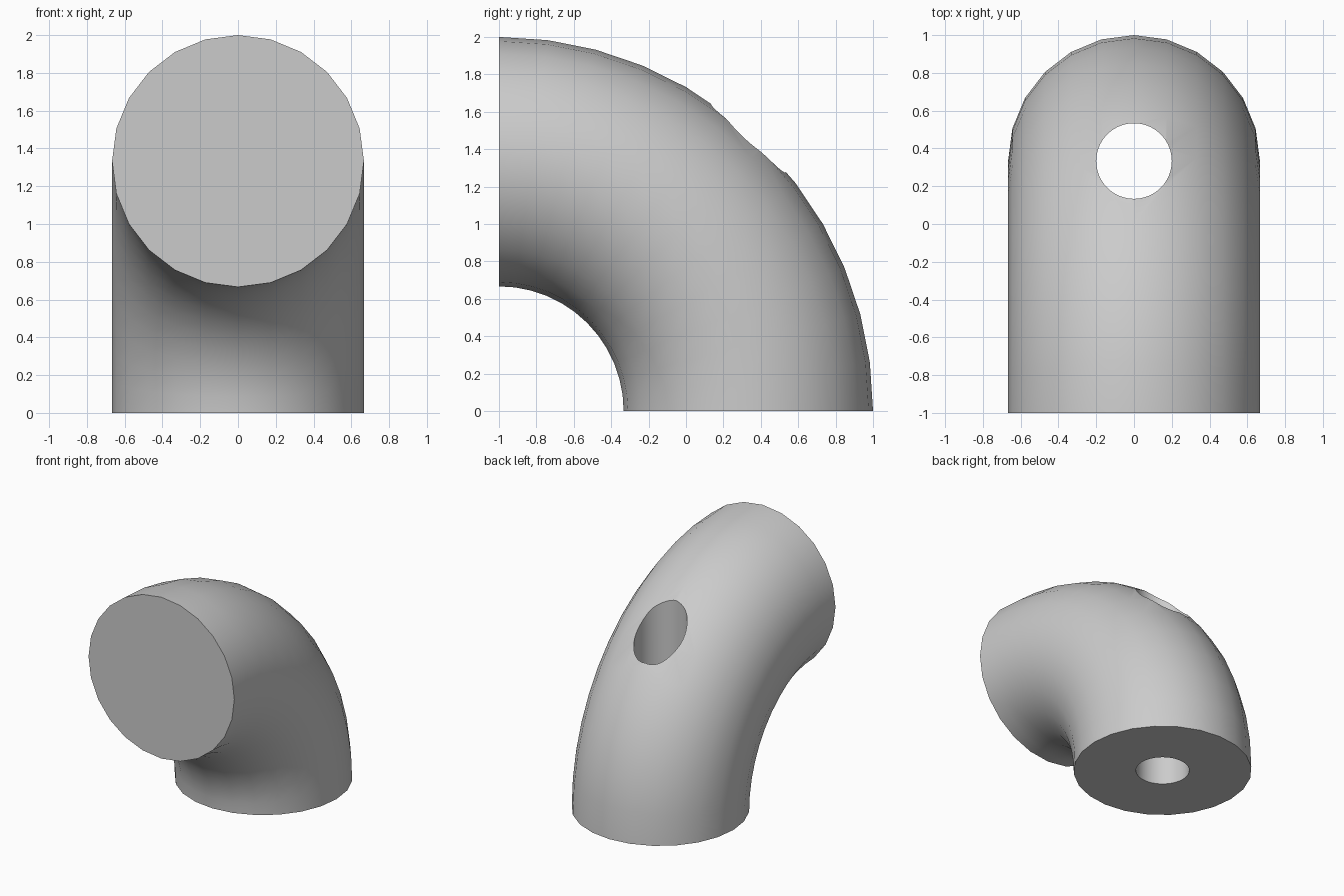
import bpy, bmesh, math
from mathutils import Vector, Matrix

if "Cube" in bpy.data.objects:
    bpy.data.objects.remove(bpy.data.objects["Cube"], do_unlink=True)

TUBE_RADIUS = 2 / 3
BEND_RADIUS = 4 / 3
HOLE_RADIUS = 0.2
BEND_CENTRE = Vector((0, -1, 0))

grey = bpy.data.materials.new("plain grey")
grey.use_nodes = True
colour = (0.6, 0.6, 0.6, 1)
grey.diffuse_color = colour
grey.node_tree.nodes["Principled BSDF"].inputs["Base Color"].default_value = colour

# Solid quarter bend: a disc swept from the base up to the front
bm = bmesh.new()
base = bmesh.ops.create_circle(
    bm, cap_ends=True, segments=24, radius=TUBE_RADIUS,
    matrix=Matrix.Translation(BEND_CENTRE + Vector((0, BEND_RADIUS, 0))))
base_face = bm.faces[:]
bottom_cap = bmesh.ops.duplicate(bm, geom=base_face)
bmesh.ops.spin(bm, geom=base_face, cent=BEND_CENTRE, axis=(1, 0, 0),
               angle=math.pi / 2, steps=12)
bmesh.ops.remove_doubles(bm, verts=bm.verts, dist=0.0001)
bmesh.ops.recalc_face_normals(bm, faces=bm.faces)
mesh = bpy.data.meshes.new("elbow")
bm.to_mesh(mesh)
bm.free()
elbow = bpy.data.objects.new("elbow", mesh)
bpy.context.collection.objects.link(elbow)
mesh.materials.append(grey)

# Upright round hole through the bend, centred on the base
bpy.ops.mesh.primitive_cylinder_add(
    vertices=64, radius=HOLE_RADIUS, depth=5,
    location=BEND_CENTRE + Vector((0, BEND_RADIUS, 0)))
cutter = bpy.context.object
cutter.name = "hole_cutter"
cutter.hide_render = True
cutter.data.materials.append(grey)

bpy.ops.object.select_all(action="DESELECT")
elbow.select_set(True)
bpy.context.view_layer.objects.active = elbow
hole = elbow.modifiers.new("hole", "BOOLEAN")
hole.operation = "DIFFERENCE"
hole.solver = "EXACT"
hole.object = cutter
bpy.ops.object.modifier_apply(modifier=hole.name)
bpy.data.objects.remove(cutter, do_unlink=True)

# Smooth shell with crisp rims
bpy.ops.object.shade_smooth_by_angle(angle=math.radians(30))
